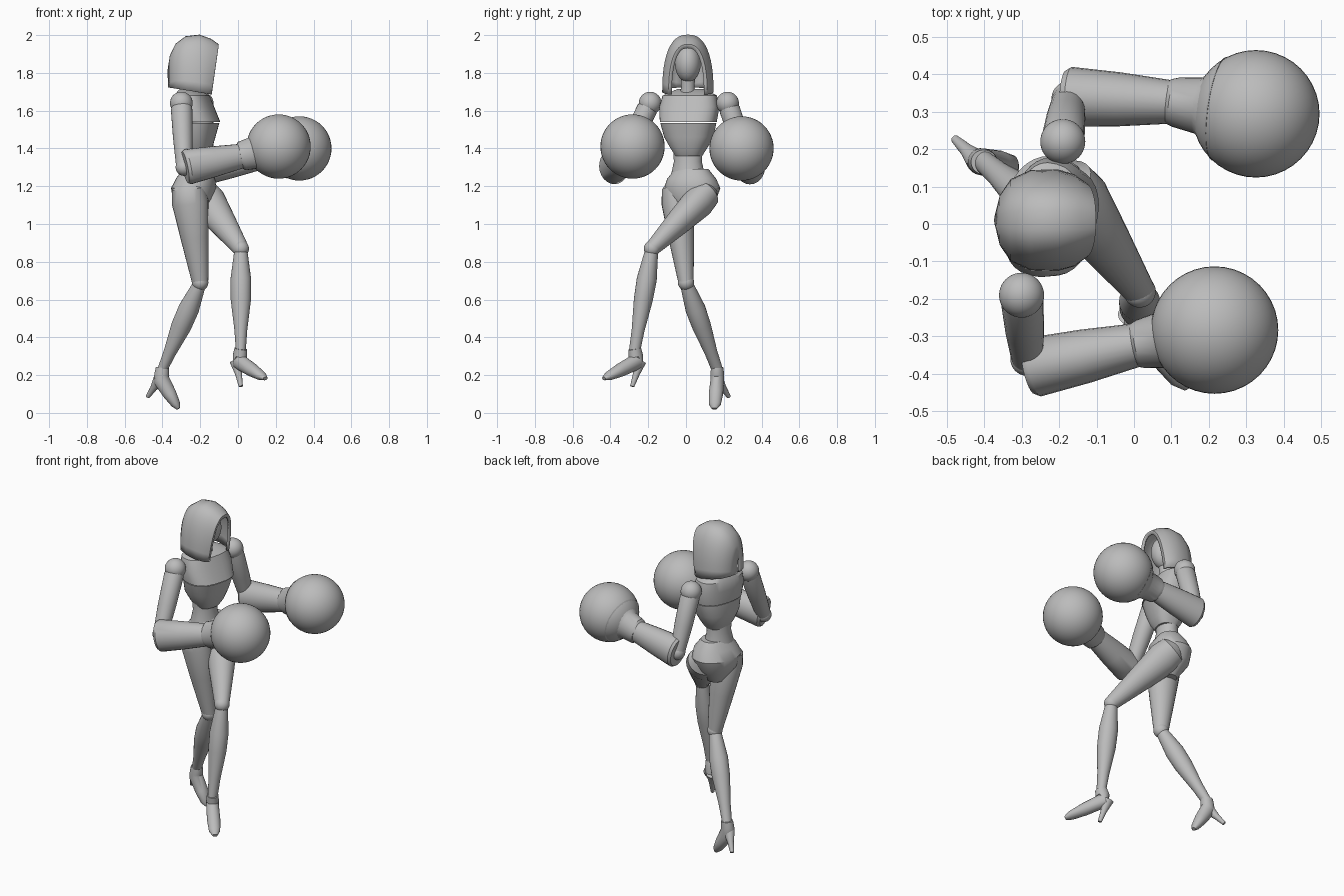
import bpy, bmesh, math
from mathutils import Vector

if "Cube" in bpy.data.objects:
    bpy.data.objects.remove(bpy.data.objects["Cube"], do_unlink=True)

GREY = (0.5, 0.5, 0.5, 1)
mat = bpy.data.materials.new("plain_grey")
mat.use_nodes = True
mat.diffuse_color = GREY
mat.node_tree.nodes["Principled BSDF"].inputs["Base Color"].default_value = GREY

UP = Vector((0, 0, 1))
YAW = math.radians(-15)
FACING = Vector((math.cos(YAW), math.sin(YAW), 0))


def finish(name, bm, angle=35):
    bmesh.ops.recalc_face_normals(bm, faces=bm.faces)
    mesh = bpy.data.meshes.new(name)
    bm.to_mesh(mesh)
    bm.free()
    mesh.materials.append(mat)
    ob = bpy.data.objects.new(name, mesh)
    bpy.context.collection.objects.link(ob)
    bpy.ops.object.select_all(action="DESELECT")
    ob.select_set(True)
    bpy.context.view_layer.objects.active = ob
    bpy.ops.object.shade_smooth_by_angle(angle=math.radians(angle))
    return ob


def power(v, p):
    return math.copysign(abs(v) ** p, v)


def loft(name, path, radii, ref, p=1.0, flat=False, sides=24):
    """Closed tube; radii are (along ref, across ref) for each path point."""
    bm = bmesh.new()
    rings = []
    for i, c in enumerate(path):
        axis = UP if flat else (path[min(i + 1, len(path) - 1)] - path[max(i - 1, 0)]).normalized()
        side = axis.cross(ref).normalized()
        u = side.cross(axis)
        ru, rv = radii[i]
        ring = []
        for k in range(sides):
            a = math.tau * k / sides
            ring.append(bm.verts.new(c + u * ru * power(math.cos(a), p) + side * rv * power(math.sin(a), p)))
        rings.append(ring)
    for a, b in zip(rings, rings[1:]):
        for k in range(sides):
            j = (k + 1) % sides
            bm.faces.new((a[k], a[j], b[j], b[k]))
    bm.faces.new(rings[0])
    bm.faces.new(rings[-1])
    return finish(name, bm)


def limb(name, a, b, profile, ref):
    """Straight limb from a to b; profile rows are (position, radius, radius)."""
    loft(name, [a.lerp(b, t) for t, *_ in profile], [r[1:] for r in profile], ref)


def body(name, base, rows, p=0.8):
    """Stacked horizontal sections: (height, forward shift, half depth, half width)."""
    path = [Vector((*base, z)) + FACING * f for z, f, *_ in rows]
    loft(name, path, [r[2:] for r in rows], FACING, p, flat=True, sides=32)


def ball(name, centre, r, scale=(1, 1, 1)):
    bm = bmesh.new()
    bmesh.ops.create_uvsphere(bm, u_segments=40, v_segments=24, radius=r)
    bmesh.ops.scale(bm, vec=scale, verts=bm.verts)
    bmesh.ops.translate(bm, vec=centre, verts=bm.verts)
    finish(name, bm, 60)


# Torso, built as separate shell plates
body("upper_chest", (-0.245, 0.02), [(1.715, -0.02, 0.04, 0.07), (1.68, 0, 0.085, 0.145),
     (1.62, 0.01, 0.1, 0.16), (1.54, 0.03, 0.115, 0.15)])
body("rib_plate", (-0.245, 0.02), [(1.535, 0.03, 0.11, 0.148), (1.46, 0.02, 0.1, 0.13),
     (1.4, 0.02, 0.085, 0.095), (1.36, 0.02, 0.06, 0.07)])
body("waist", (-0.235, 0.01), [(1.4, 0, 0.06, 0.08), (1.33, 0, 0.06, 0.075), (1.26, 0, 0.075, 0.09)], 1)
body("pelvis", (-0.225, 0.03), [(1.29, 0, 0.065, 0.09), (1.24, 0, 0.1, 0.13), (1.19, -0.01, 0.115, 0.15),
     (1.12, -0.01, 0.105, 0.125), (1.03, 0, 0.05, 0.05)], 0.9)

# Neck and face
limb("neck", Vector((-0.235, 0.01, 1.66)), Vector((-0.215, 0.01, 1.82)),
     [(0, 0.045, 0.05), (0.4, 0.035, 0.035), (1, 0.04, 0.04)], FACING)
ball("face", (-0.215, 0.01, 1.85), 0.1, (0.8, 0.68, 1))


# Hood: arches swept from the front rim to the back of the head
def hood(sections, steps=24, bottom=1.7):
    bm = bmesh.new()
    rows = []
    for top_x, low_x, w, top in sections:
        row = []
        for k in range(steps + 1):
            a = math.pi * k / steps
            h = math.sin(a) ** 0.85
            x = low_x + (top_x - low_x) * h
            y = 0.01 + w * power(math.cos(a), 0.8)
            row.append(bm.verts.new((x - 0.225, y, bottom - low_x / 6 + (top - bottom) * h)))
        rows.append(row)
    for a, b in zip(rows, rows[1:]):
        for k in range(steps):
            bm.faces.new((a[k], a[k + 1], b[k + 1], b[k]))
    ob = finish("hood", bm, 50)
    mod = ob.modifiers.new("cloth_thickness", "SOLIDIFY")
    mod.thickness = 0.012
    mod.offset = 0


hood([(0.115, 0.08, 0.085, 1.945), (0.118, 0.08, 0.1, 1.962), (0.08, 0.06, 0.118, 1.985),
      (0.02, 0.02, 0.13, 2.0), (-0.05, -0.05, 0.128, 1.98), (-0.1, -0.1, 0.105, 1.935),
      (-0.13, -0.127, 0.065, 1.87), (-0.142, -0.14, 0.01, 1.79)])

# Arms with round gloves
arms = {
    "right": [(-0.3, -0.19, 1.64), (-0.285, -0.36, 1.3), (-0.28, -0.385, 1.3), (0.02, -0.32, 1.36), (0.215, -0.283, 1.41)],
    "left": [(-0.19, 0.22, 1.64), (-0.175, 0.335, 1.3), (-0.185, 0.34, 1.3), (0.11, 0.325, 1.35), (0.325, 0.294, 1.4)],
}
for side, points in arms.items():
    shoulder, elbow, arm_end, cuff, glove = map(Vector, points)
    ball(side + "_shoulder_joint", shoulder, 0.06)
    limb(side + "_upper_arm", shoulder, elbow,
         [(-0.02, 0.045, 0.04), (0.1, 0.057, 0.055), (0.55, 0.052, 0.052), (1, 0.042, 0.042)], FACING)
    ball(side + "_elbow_joint", elbow, 0.045)
    limb(side + "_forearm", arm_end, cuff,
         [(0, 0.085, 0.07), (0.05, 0.094, 0.08), (0.5, 0.082, 0.072), (1, 0.065, 0.057)], UP)
    limb(side + "_cuff", cuff, glove,
         [(-0.08, 0.06, 0.06), (0, 0.078, 0.066), (0.3, 0.085, 0.076), (0.42, 0.105, 0.1), (0.55, 0.14, 0.14)], UP)
    ball(side + "_round_glove", glove, 0.17)

# Legs: hip, knee, ankle, toe, heel tip
legs = {
    "right": [(-0.26, -0.05, 1.17), (-0.2, 0, 0.69), (-0.4, 0.165, 0.23), (-0.315, 0.15, 0.022), (-0.478, 0.227, 0.085)],
    "left": [(-0.185, 0.1, 1.15), (0.015, -0.18, 0.87), (0.015, -0.272, 0.33), (0.145, -0.435, 0.182), (0.015, -0.285, 0.14)],
}
for side, points in legs.items():
    hip, knee, ankle, toe, heel = map(Vector, points)
    limb(side + "_thigh", hip, knee,
         [(-0.12, 0.05, 0.04), (-0.04, 0.088, 0.075), (0.12, 0.098, 0.085), (0.5, 0.075, 0.068), (1, 0.043, 0.04)], FACING)
    ball(side + "_knee_joint", knee, 0.043)
    limb(side + "_shin", knee, ankle,
         [(0.04, 0.036, 0.036), (0.3, 0.055, 0.053), (0.5, 0.054, 0.05), (0.8, 0.034, 0.034), (1, 0.026, 0.03)], FACING)
    # High-heeled shoe
    hub = ankle + Vector((0, 0, -0.07)) - (toe - ankle) * 0.08
    forward = (toe - hub) * Vector((1, 1, 0))
    path = [ankle + UP * 0.01, ankle.lerp(hub, 0.5), hub, hub.lerp(toe, 0.5), hub.lerp(toe, 0.85), toe]
    loft(side + "_shoe", path, [(0.035, 0.033), (0.04, 0.036), (0.044, 0.036), (0.036, 0.038), (0.024, 0.032), (0.01, 0.014)],
         forward.normalized() + UP * 0.6)
    limb(side + "_heel", hub - forward * 0.1, heel, [(0, 0.034, 0.03), (0.5, 0.018, 0.018), (1, 0.011, 0.011)], FACING)
